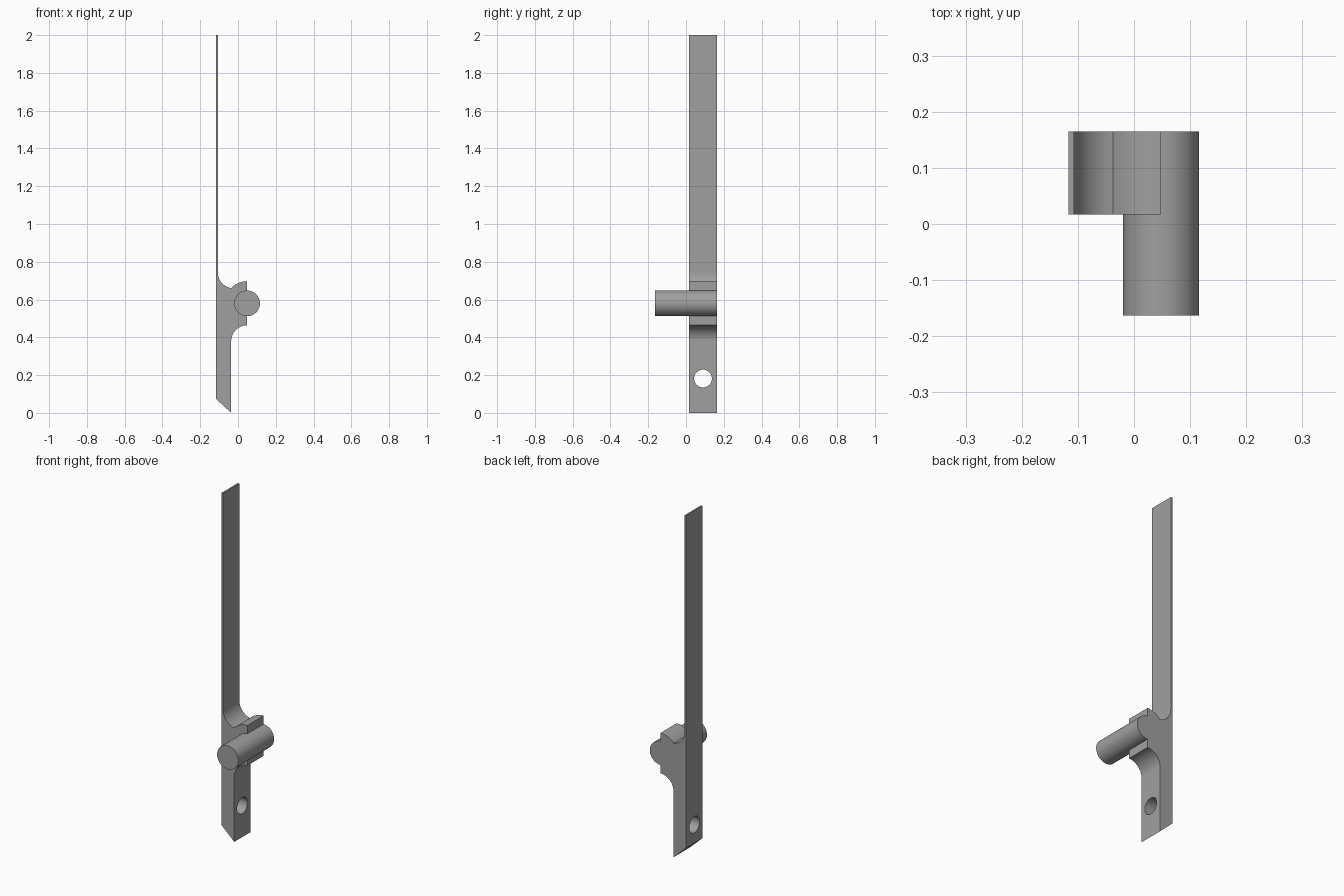
import bpy, bmesh, math
from mathutils import Matrix

if "Cube" in bpy.data.objects:
    bpy.data.objects.remove(bpy.data.objects["Cube"])

Y0, Y1 = 0.017, 0.165          # lever width
PIN_X, PIN_Z, PIN_R = 0.048, 0.58, 0.068

grey = bpy.data.materials.new("plain grey")
grey.diffuse_color = (0.35, 0.35, 0.35, 1)
grey.use_nodes = True
grey.node_tree.nodes["Principled BSDF"].inputs["Base Color"].default_value = grey.diffuse_color


def add_object(name, bm):
    bmesh.ops.recalc_face_normals(bm, faces=bm.faces)
    mesh = bpy.data.meshes.new(name)
    bm.to_mesh(mesh)
    bm.free()
    mesh.materials.append(grey)
    obj = bpy.data.objects.new(name, mesh)
    bpy.context.collection.objects.link(obj)
    return obj


def arc(cx, cz, r, a0, a1, n=16):
    angles = [math.radians(a0 + (a1 - a0) * i / n) for i in range(n + 1)]
    return [(cx + r * math.cos(a), cz + r * math.sin(a)) for a in angles]


def cylinder(name, radius, depth, matrix):
    bm = bmesh.new()
    bmesh.ops.create_cone(bm, cap_ends=True, segments=64, radius1=radius,
                          radius2=radius, depth=depth, matrix=matrix)
    return add_object(name, bm)


def combine(target, other, operation):
    mod = target.modifiers.new(operation.lower(), 'BOOLEAN')
    mod.operation, mod.object, mod.solver = operation, other, 'EXACT'
    bpy.context.view_layer.objects.active = target
    bpy.ops.object.modifier_apply(modifier=mod.name)
    bpy.data.objects.remove(other)


# Lever: side profile with fillets and a thin blade, extruded across its width
profile = [(-0.117, 0.075), (-0.036, 0.0)]
profile += arc(0.048, 0.38, 0.084, 180, 90)             # lower fillet
profile += arc(PIN_X, PIN_Z, 0.117, 90, 136)            # rounded shoulder
profile += arc(-0.0206, 0.745, 0.0864, 259, 180)        # blade root fillet
profile += [(-0.107, 2.0), (-0.117, 2.0)]
bm = bmesh.new()
face = bm.faces.new([bm.verts.new((x, Y0, z)) for x, z in profile])
ext = bmesh.ops.extrude_face_region(bm, geom=[face])
bmesh.ops.translate(bm, vec=(0, Y1 - Y0, 0),
                    verts=[v for v in ext["geom"] if isinstance(v, bmesh.types.BMVert)])
lever = add_object("lever_with_pin", bm)

# Pivot pin running through the lever and out of the front
pin = cylinder("pivot_pin", PIN_R, 0.328,
               Matrix.Translation((PIN_X, 0.001, PIN_Z)) @ Matrix.Rotation(math.pi / 2, 4, 'X'))
combine(lever, pin, 'UNION')

# Round hole through the foot
hole = cylinder("foot_hole_cutter", 0.047, 0.6,
                Matrix.Translation((-0.08, 0.09, 0.182)) @ Matrix.Rotation(math.pi / 2, 4, 'Y'))
combine(lever, hole, 'DIFFERENCE')

# Smooth curves, crisp edges
lever.select_set(True)
bpy.context.view_layer.objects.active = lever
bpy.ops.object.shade_smooth_by_angle(angle=math.radians(25))
weighted = lever.modifiers.new("flat_face_normals", 'WEIGHTED_NORMAL')
weighted.keep_sharp = True
